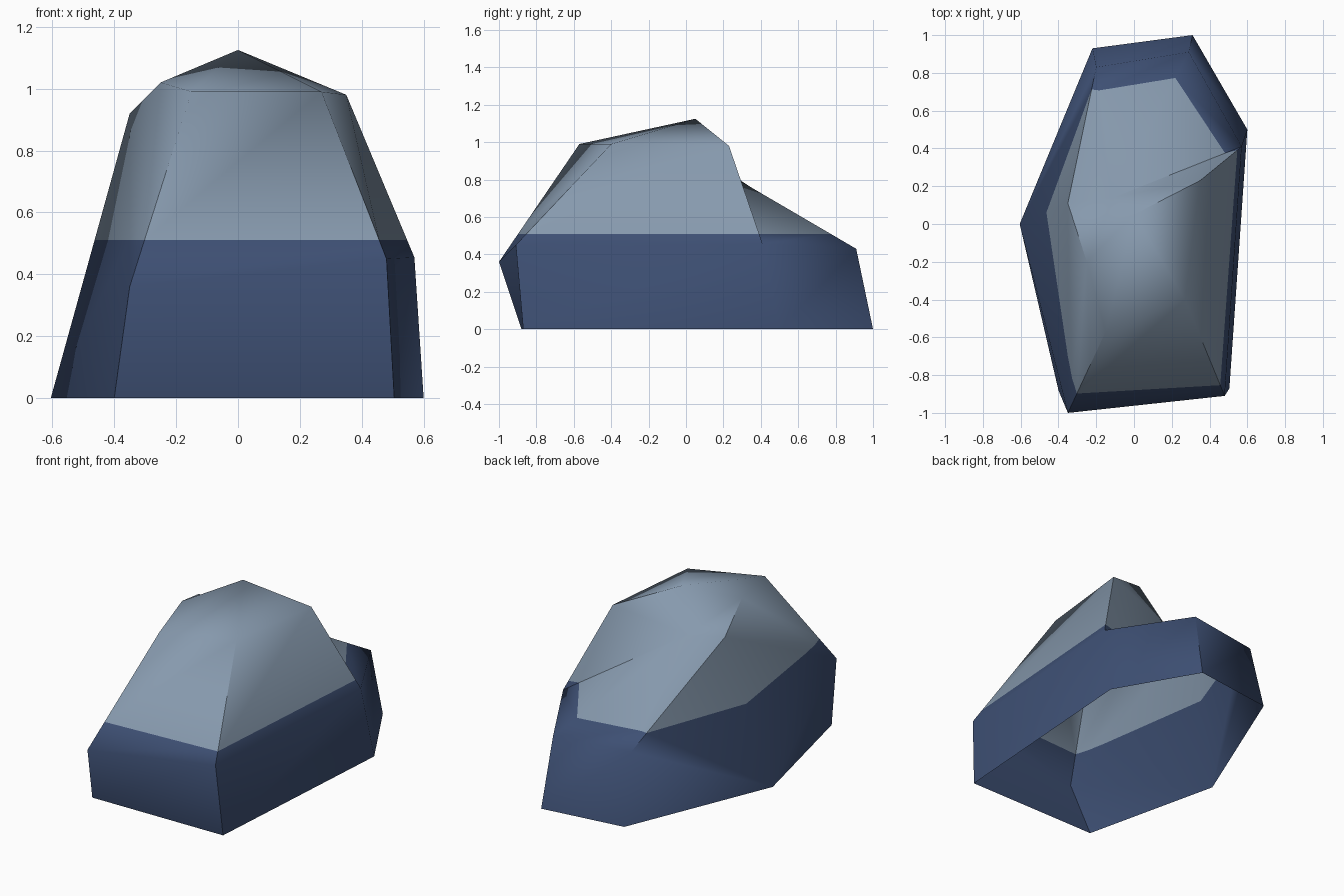
import bpy, bmesh, math

if "Cube" in bpy.data.objects:
    bpy.data.objects.remove(bpy.data.objects["Cube"])

# Corner points of the boulder: 0 = ground, 1 = middle, 2 = upper, letters run anticlockwise from front left
P = {
    "A0": (-.40, -.88, 0), "B0": (.505, -.87, 0), "C0": (.60, .50, 0),
    "D0": (.31, 1.0, 0), "E0": (-.22, .93, 0), "F0": (-.605, 0, 0),
    "A1": (-.35, -1.0, .36), "B1": (.48, -.91, .45), "C1": (.57, .41, .455),
    "D1": (.29, .91, .43), "E1": (-.20, .83, .43),
    "A2": (-.15, -.57, .99), "B2": (.27, -.40, .99), "C2": (.35, .23, .98),
    "F2": (-.35, .11, .92), "G": (-.11, .14, .88), "H": (-.25, -.20, 1.02),
    "P": (0, .05, 1.125),
}
FACES = """A0 B0 B1 A1, B0 C0 C1 B1, C0 D0 D1 C1, D0 E0 E1 D1,
E0 F0 E1, F0 F2 E1, F0 A0 A1, F0 A1 F2,
A1 B1 B2 A2, B1 C1 C2 B2, C1 G C2, C1 D1 G, D1 E1 G, E1 F2 G,
A1 A2 H, A1 H F2, A2 B2 P, B2 C2 P, A2 P H, C2 G P, G F2 H, P G H"""


def material(name, rgb):
    m = bpy.data.materials.new(name)
    m.diffuse_color = (*rgb, 1)
    m.use_nodes = True
    m.node_tree.nodes["Principled BSDF"].inputs["Base Color"].default_value = m.diffuse_color
    return m


# Open-bottomed faceted shell
bm = bmesh.new()
v = {k: bm.verts.new(co) for k, co in P.items()}
for f in FACES.split(","):
    bm.faces.new([v[k] for k in f.split()])

# Cut a level line where the dark base meets the pale top
SPLIT = 0.51
bmesh.ops.bisect_plane(bm, geom=bm.verts[:] + bm.edges[:] + bm.faces[:],
                       plane_co=(0, 0, SPLIT), plane_no=(0, 0, 1))
for f in bm.faces:
    f.material_index = int(f.calc_center_median().z > SPLIT)

mesh = bpy.data.meshes.new("boulder")
bm.to_mesh(mesh)
bm.free()
mesh.materials.append(material("dark blue stone", (.048, .08, .175)))
mesh.materials.append(material("pale grey stone", (.24, .32, .42)))
rock = bpy.data.objects.new("boulder", mesh)
bpy.context.collection.objects.link(rock)

# Soft shading with the hardest ridges kept sharp
bpy.context.view_layer.objects.active = rock
rock.select_set(True)
bpy.ops.object.shade_smooth_by_angle(angle=math.radians(60))
